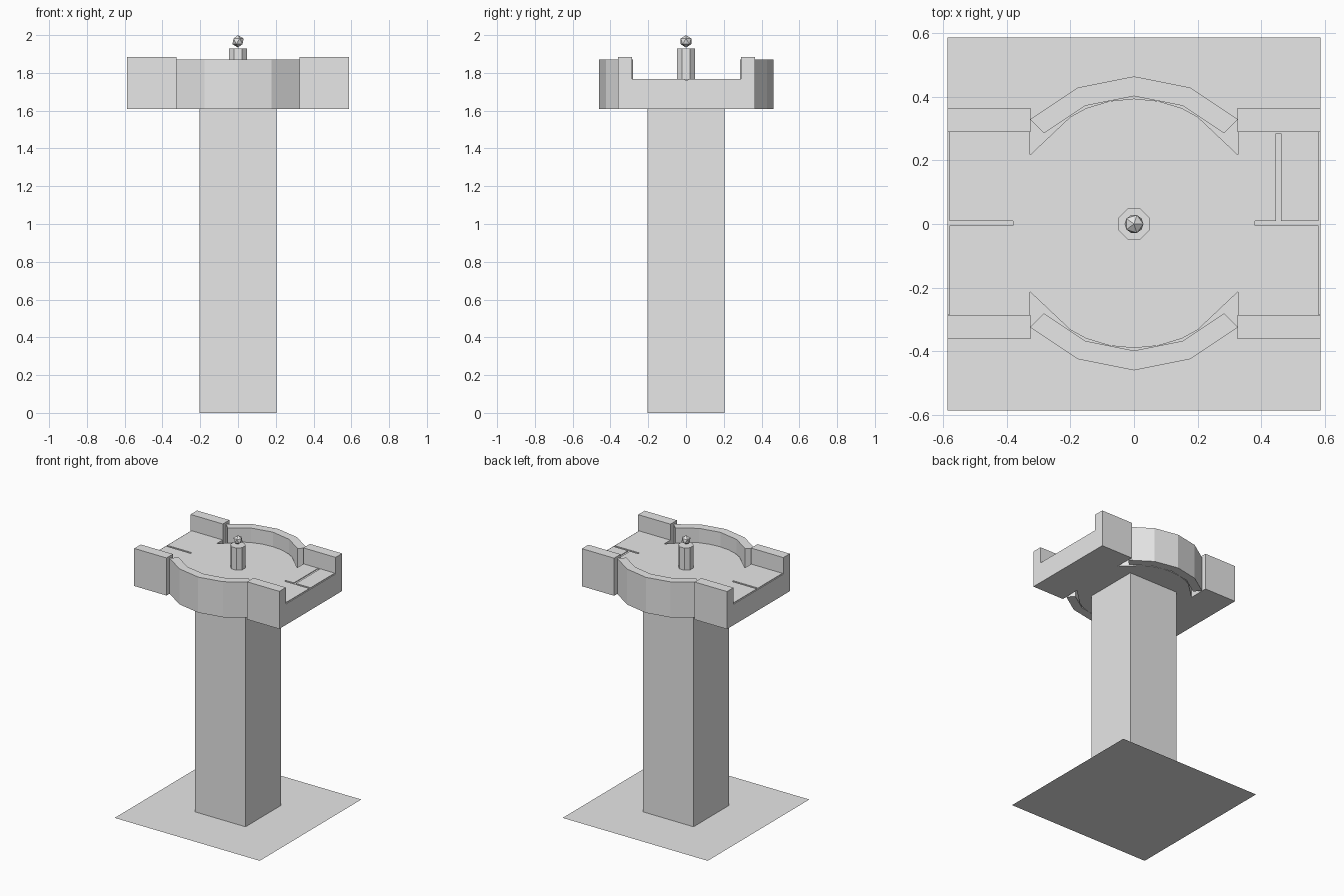
import bpy, bmesh, math

cube = bpy.data.objects.get("Cube")
if cube:
    bpy.data.objects.remove(cube, do_unlink=True)

stone = bpy.data.materials.new("light_grey")
stone.use_nodes = True
GREY = (0.8, 0.8, 0.8, 1)
stone.diffuse_color = GREY
stone.node_tree.nodes["Principled BSDF"].inputs["Base Color"].default_value = GREY

BASE, FLOOR = 1.61, 1.768
Y0 = 0.002  # slight offset of the platform


def finish(name, bm):
    bmesh.ops.recalc_face_normals(bm, faces=bm.faces)
    mesh = bpy.data.meshes.new(name)
    bm.to_mesh(mesh)
    bm.free()
    mesh.materials.append(stone)
    obj = bpy.data.objects.new(name, mesh)
    bpy.context.collection.objects.link(obj)
    return obj


def prism(name, outline, z0, z1):
    """Extrude a flat outline between two heights."""
    bm = bmesh.new()
    face = bm.faces.new([bm.verts.new((x, y, z0)) for x, y in outline])
    out = bmesh.ops.extrude_face_region(bm, geom=[face])
    for v in out["geom"]:
        if isinstance(v, bmesh.types.BMVert):
            v.co.z = z1
    return finish(name, bm)


def box(name, x0, x1, y0, y1, z0, z1):
    return prism(name, [(x0, y0), (x1, y0), (x1, y1), (x0, y1)], z0, z1)


def arc(radius, start, stop, steps):
    angles = [math.radians(start + (stop - start) * i / steps) for i in range(steps + 1)]
    return [(radius * math.cos(a), radius * math.sin(a)) for a in angles]


# Ground sheet
bm = bmesh.new()
bmesh.ops.create_grid(bm, x_segments=1, y_segments=1, size=0.587)
ground = finish("ground_sheet", bm)
if ground.data.polygons[0].normal.z < 0:
    ground.data.flip_normals()

# Square pillar
box("pillar", -0.204, 0.204, -0.204, 0.204, 0, BASE + 0.01)

# Deck: rounded middle joined to two straight road ends
half = [(0.587, -0.29), (0.587, 0.29), (0.327, 0.29), (0.327, 0.215), (0.2, 0.335)]
top_arc = arc(0.392, 67.5, 112.5, 4)
right = [(x, y + Y0) for x, y in half]
back = [(x, y + Y0) for x, y in top_arc]
left = [(-x, y + Y0) for x, y in reversed(half[1:])]
upper = right[1:] + back + left
lower = [(x, 2 * Y0 - y) for x, y in reversed(upper)]
deck = prism("deck", upper + lower, BASE, FLOOR)

# Shallow grooves in the deck and lowered lips at its ends
grooves = [
    (-0.60, -0.38, -0.004, 0.010), (0.38, 0.60, -0.004, 0.010),
    (0.446, 0.462, 0.005, 0.285),
    (-0.60, -0.580, -0.285, 0.289), (0.580, 0.60, -0.285, 0.289),
]
for i, (x0, x1, y0, y1) in enumerate(grooves):
    cutter = box(f"groove_cutter_{i + 1}", x0, x1, y0, y1, FLOOR - 0.005, FLOOR + 0.02)
    cutter.hide_render = True
    cutter.hide_set(True)
    cutter.display_type = 'WIRE'
    cut = deck.modifiers.new("groove", 'BOOLEAN')
    cut.operation = 'DIFFERENCE'
    cut.solver = 'EXACT'
    cut.object = cutter

# Bake the cuts and drop the cutters
bpy.context.view_layer.update()
baked = bpy.data.meshes.new_from_object(deck.evaluated_get(bpy.context.evaluated_depsgraph_get()))
cutters = [m.object for m in deck.modifiers]
deck.modifiers.clear()
deck.data = baked
for cutter in cutters:
    bpy.data.objects.remove(cutter, do_unlink=True)

# Four straight parapets and two curved walls
for side, s in (("back", 1), ("front", -1)):
    for end, e in (("left", 1), ("right", -1)):
        box(f"{side}_{end}_parapet", e * 0.326, e * 0.587,
            s * 0.288 + Y0, s * 0.363 + Y0, BASE, 1.885)
    ring = arc(0.462, 45, 135, 4) + arc(0.4, 135, 45, 4)
    prism(f"{side}_curved_wall", [(x, s * y + Y0) for x, y in ring], BASE, 1.87)

# Central octagonal post with a faceted ball
prism("post", arc(0.052, 22.5, 337.5, 7), FLOOR - 0.01, 1.93)
bm = bmesh.new()
bmesh.ops.create_icosphere(bm, subdivisions=1, radius=0.033)
ball = finish("post_ball", bm)
ball.location = (0, 0, 1.967)
